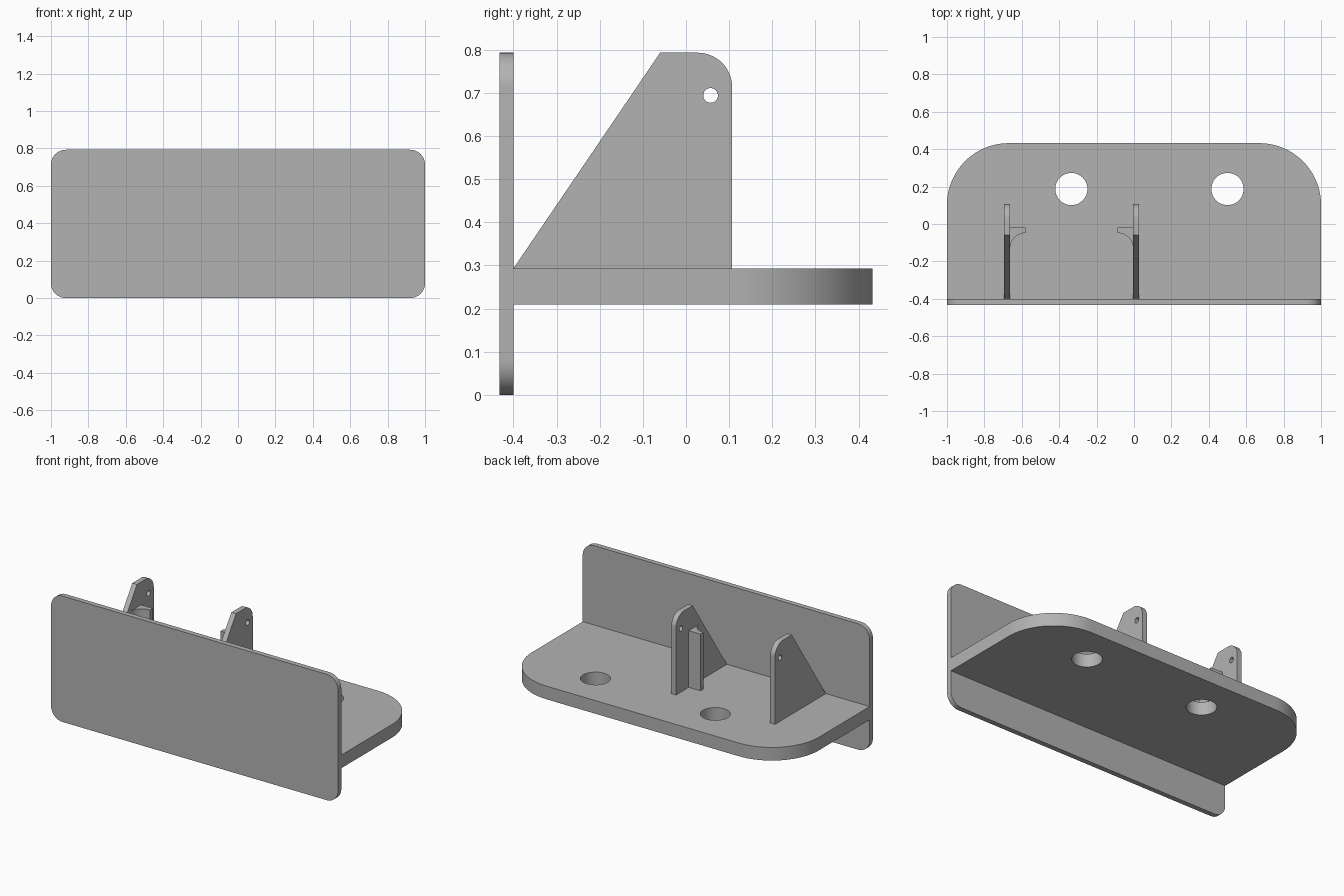
import bpy, bmesh, math
from mathutils import Matrix, Vector

if "Cube" in bpy.data.objects:
    bpy.data.objects.remove(bpy.data.objects["Cube"])

# One grey for the whole bracket
grey = bpy.data.materials.new("plain_grey")
grey.use_nodes = True
grey.diffuse_color = (0.45, 0.45, 0.45, 1)
grey.node_tree.nodes["Principled BSDF"].inputs["Base Color"].default_value = grey.diffuse_color


def arc(cx, cy, r, start, end, steps=16):
    """Points on an arc, angles in degrees."""
    angles = [math.radians(start + (end - start) * i / steps) for i in range(steps + 1)]
    return [(cx + r * math.cos(a), cy + r * math.sin(a)) for a in angles]


def hole(cx, cy, r):
    return arc(cx, cy, r, 0, 360, 48)[:-1]


def plate(name, loops, low, high, axes):
    """Fill an outline (with optional holes) and extrude it from low to high.
    axes gives the world directions of the outline's u, v and its thickness."""
    curve = bpy.data.curves.new(name + "_outline", "CURVE")
    curve.dimensions = "2D"
    curve.fill_mode = "BOTH"
    curve.extrude = (high - low) / 2
    for loop in loops:
        spline = curve.splines.new("POLY")
        spline.points.add(len(loop) - 1)
        for point, (u, v) in zip(spline.points, loop):
            point.co = (u, v, 0, 1)
        spline.use_cyclic_u = True
    helper = bpy.data.objects.new(name + "_outline", curve)
    bpy.context.collection.objects.link(helper)
    deps = bpy.context.evaluated_depsgraph_get()
    mesh = bpy.data.meshes.new_from_object(helper.evaluated_get(deps))
    bpy.data.objects.remove(helper)
    bpy.data.curves.remove(curve)

    # Weld caps to walls and turn the plate into place
    bm = bmesh.new()
    bm.from_mesh(mesh)
    bmesh.ops.remove_doubles(bm, verts=bm.verts, dist=1e-5)
    turn = Matrix([Vector(a) for a in axes]).transposed()
    mid = (low + high) / 2
    for v in bm.verts:
        v.co = turn @ (v.co + Vector((0, 0, mid)))
    bmesh.ops.recalc_face_normals(bm, faces=bm.faces)
    bm.to_mesh(mesh)
    bm.free()
    mesh.name = name
    mesh.materials.clear()
    mesh.materials.append(grey)
    obj = bpy.data.objects.new(name, mesh)
    bpy.context.collection.objects.link(obj)
    bpy.ops.object.select_all(action="DESELECT")
    obj.select_set(True)
    bpy.context.view_layer.objects.active = obj
    bpy.ops.object.shade_smooth_by_angle(angle=math.radians(30))
    return obj


X, Y, Z = (1, 0, 0), (0, 1, 0), (0, 0, 1)
FRONT, BACK, TOP = -0.432, 0.432, 0.793
WALL, FLOOR = -0.40, 0.293

# Upright front plate with four rounded corners
r = 0.08
front = (arc(1 - r, TOP - r, r, 0, 90) + arc(r - 1, TOP - r, r, 90, 180)
         + arc(r - 1, r, r, 180, 270) + arc(1 - r, r, r, 270, 360))
plate("front_plate", [front], FRONT, WALL, (X, Z, Y))

# Shelf with large rear corners and two bolt holes
r = 0.33
shelf = ([(-1, WALL), (1, WALL)] + arc(1 - r, BACK - r, r, 0, 90, 32)
         + arc(r - 1, BACK - r, r, 90, 180, 32))
plate("shelf", [shelf, hole(-0.335, 0.187, 0.086), hole(0.5, 0.187, 0.086)],
      0.21, FLOOR, (X, Y, Z))

# Two gussets with a pin hole, each with a filleted rib on the inner side
r = 0.08
gusset = ([(WALL, FLOOR), (0.107, FLOOR)] + arc(0.107 - r, TOP - r, r, 0, 90)
          + [(-0.06, TOP)])
for side, left, inward in (("right", -0.695, 1), ("middle", -0.005, -1)):
    right = left + 0.033
    plate(side + "_gusset", [gusset, hole(0.057, 0.694, 0.017)], left, right, (Y, Z, X))
    face = right if inward > 0 else left
    rib = [(0, -0.02), (0.082, -0.02)] + arc(0.082, -0.13, 0.082, 90, 180)
    rib = [(face + inward * u, v) for u, v in rib]
    plate(side + "_rib", [rib], FLOOR, 0.65, (X, Y, Z))
